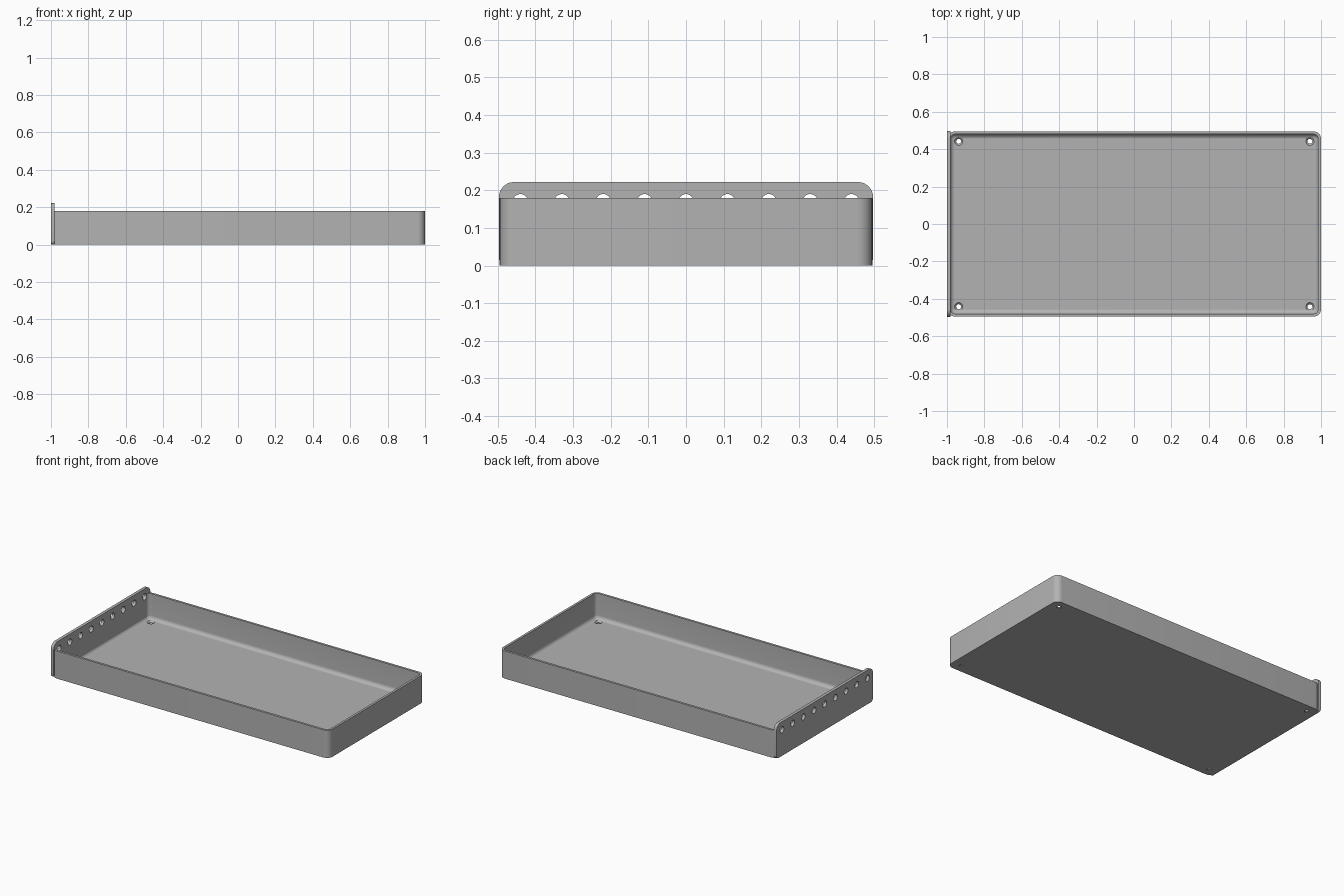
import bpy
import bmesh
from math import sin, cos, pi, radians
from mathutils import Matrix

cube = bpy.data.objects.get("Cube")
if cube:
    bpy.data.objects.remove(cube)

grey = bpy.data.materials.new("plain grey")
grey.use_nodes = True
COLOUR = (0.45, 0.45, 0.45, 1)
grey.diffuse_color = COLOUR
grey.node_tree.nodes["Principled BSDF"].inputs["Base Color"].default_value = COLOUR

X0, X1, HALF_Y = -0.997, 1.0, 0.495
HEIGHT, WALL, FLOOR, CORNER, FILLET = 0.18, 0.015, 0.015, 0.04, 0.024
STEPS = 8


def rounded_rect(u0, u1, v0, v1, radii):
    """Outline points, anticlockwise; radii start at the upper right corner."""
    corners = [(u1, v1, -1, -1), (u0, v1, 1, -1), (u0, v0, 1, 1), (u1, v0, -1, 1)]
    pts = []
    for k, (u, v, su, sv) in enumerate(corners):
        r = radii[k]
        for i in range(STEPS + 1):
            a = (k + i / STEPS) * pi / 2
            pts.append((u + su * r + r * cos(a), v + sv * r + r * sin(a)))
    return pts


def loft(name, rings):
    """Join successive rings of points and cap both ends."""
    bm = bmesh.new()
    loops = [[bm.verts.new(p) for p in ring] for ring in rings]
    for a, b in zip(loops, loops[1:]):
        for i in range(len(a)):
            j = (i + 1) % len(a)
            bm.faces.new((a[i], a[j], b[j], b[i]))
    bm.faces.new(loops[0][::-1])
    bm.faces.new(loops[-1])
    bmesh.ops.recalc_face_normals(bm, faces=bm.faces)
    return finish(name, bm)


def finish(name, bm):
    mesh = bpy.data.meshes.new(name)
    bm.to_mesh(mesh)
    bm.free()
    mesh.materials.append(grey)
    obj = bpy.data.objects.new(name, mesh)
    bpy.context.collection.objects.link(obj)
    return obj


def add_cone(bm, r1, r2, depth, place):
    bmesh.ops.create_cone(bm, cap_ends=True, segments=32, radius1=r1,
                          radius2=r2, depth=depth, matrix=place)


def cut(obj, cutter):
    mod = obj.modifiers.new("holes", 'BOOLEAN')
    mod.operation, mod.solver, mod.object = 'DIFFERENCE', 'EXACT', cutter
    bpy.context.view_layer.objects.active = obj
    bpy.ops.object.modifier_apply(modifier=mod.name)


# Tray: outer wall, rim, inner wall and the fillet down to the floor
profile = [(0, 0), (0, HEIGHT), (WALL, HEIGHT)]
for i in range(STEPS + 1):
    a = i / STEPS * pi / 2
    profile.append((WALL + FILLET * (1 - cos(a)), FLOOR + FILLET * (1 - sin(a))))
rings = []
for inset, z in profile:
    outline = rounded_rect(X0 + inset, X1 - inset, inset - HALF_Y, HALF_Y - inset,
                           [CORNER - inset] * 4)
    rings.append([(x, y, z) for x, y in outline])
tray = loft("tray", rings)

# End plate standing above the rim, with rounded corners
outline = rounded_rect(-0.497, 0.497, 0, 0.222, [0.04, 0.04, 0.02, 0.02])
plate = loft("end_plate", [[(x, y, z) for y, z in outline] for x in (-1.0, -0.98)])

# Row of round holes through the end plate and the wall behind it
bm = bmesh.new()
for i in range(-4, 5):
    add_cone(bm, 0.02, 0.02, 0.1,
             Matrix.Translation((-0.99, 0.11 * i, 0.17)) @ Matrix.Rotation(pi / 2, 4, 'Y'))
row_cutter = finish("row_hole_cutter", bm)

# Countersunk screw holes in the floor corners
countersinks = bmesh.new()
shafts = bmesh.new()
for sx in (-1, 1):
    for sy in (-1, 1):
        x, y = 0.0015 + sx * 0.939, sy * 0.442
        add_cone(countersinks, 0.012, 0.024, 0.012, Matrix.Translation((x, y, FLOOR - 0.004)))
        add_cone(shafts, 0.013, 0.013, 0.1, Matrix.Translation((x, y, 0)))
sink_cutter = finish("countersink_cutter", countersinks)
shaft_cutter = finish("screw_hole_cutter", shafts)

cut(plate, row_cutter)
for cutter in (row_cutter, sink_cutter, shaft_cutter):
    cut(tray, cutter)
    bpy.data.objects.remove(cutter)

# Smooth the curves and keep the edges sharp
bpy.ops.object.select_all(action='DESELECT')
for obj in (tray, plate):
    obj.select_set(True)
bpy.context.view_layer.objects.active = tray
bpy.ops.object.shade_smooth_by_angle(angle=radians(30))
